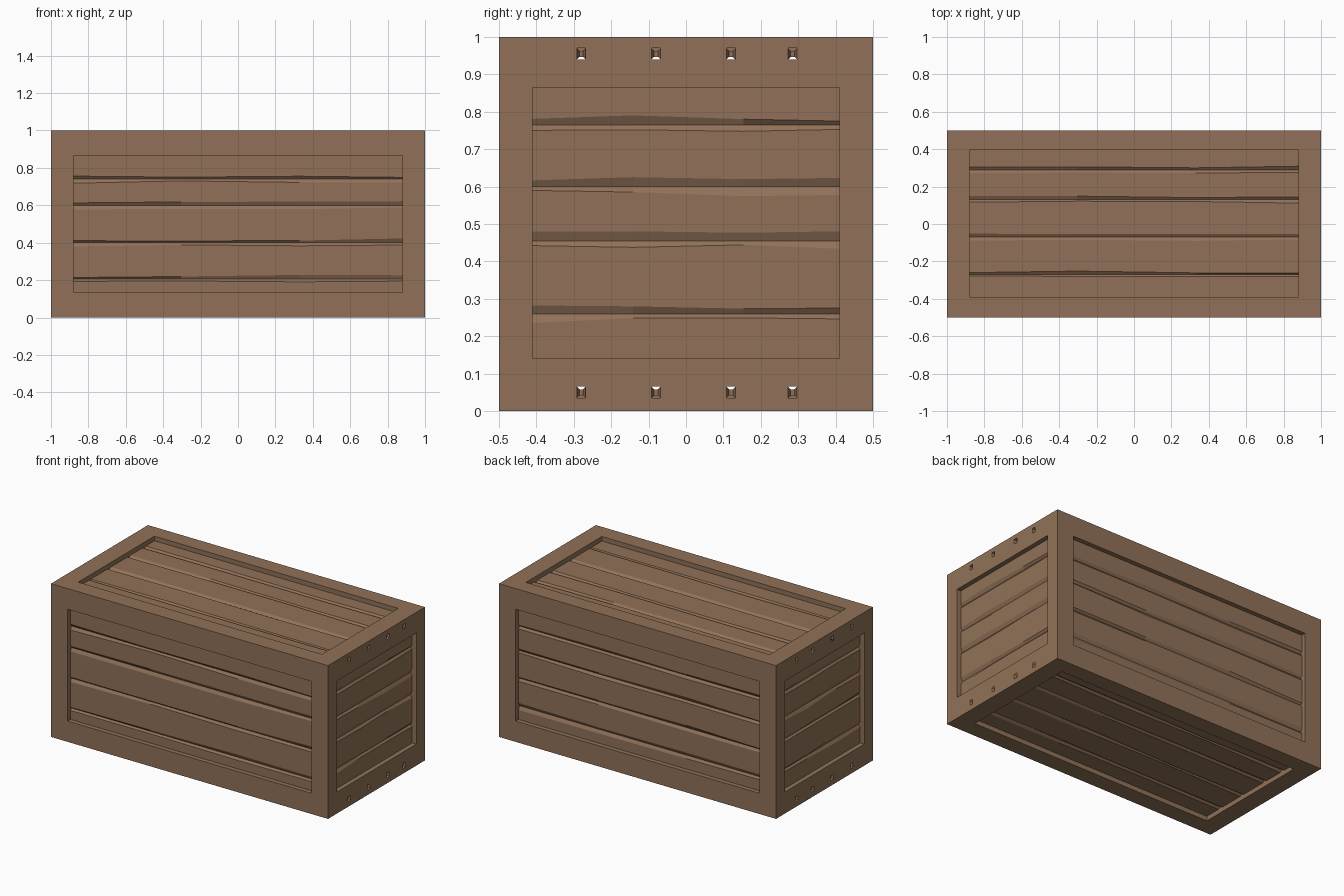
import bpy, bmesh, random
from mathutils import Vector

if "Cube" in bpy.data.objects:
    bpy.data.objects.remove(bpy.data.objects["Cube"])

random.seed(4)
wood = bpy.data.materials.new("brown wood")
wood.diffuse_color = (0.285, 0.167, 0.098, 1)
wood.use_nodes = True
wood.node_tree.nodes["Principled BSDF"].inputs["Base Color"].default_value = wood.diffuse_color
RECESS, GROOVE = 0.03, 0.011
CENTRE = Vector((0, 0, 0.5))


class Side:
    """Collects faces given as (u, v, depth) points on one side of the crate."""
    def __init__(self, name, n, u, v, dist):
        self.name, self.dist = name, dist
        self.n, self.u, self.v = Vector(n), Vector(u), Vector(v)
        self.bm = bmesh.new()

    def face(self, *pts):
        self.bm.faces.new([self.bm.verts.new(
            CENTRE + self.u * a + self.v * b + self.n * (self.dist - d)) for a, b, d in pts])

    def finish(self):
        bmesh.ops.remove_doubles(self.bm, verts=self.bm.verts, dist=1e-5)
        me = bpy.data.meshes.new(self.name)
        self.bm.to_mesh(me)
        self.bm.free()
        me.materials.append(wood)
        bpy.context.collection.objects.link(bpy.data.objects.new(self.name, me))


def frame(side, hu, hv, pu, v0, v1, holes_u, holes_v):
    """Flat border with a rectangular opening, recess walls and nail holes."""
    rx, rz = 0.012, 0.015
    us = sorted([-hu, -pu, pu, hu] + [h + s * rx for h in holes_u for s in (-1, 1)])
    vs = sorted([-hv, v0, v1, hv] + [h + s * rz for h in holes_v for s in (-1, 1)])
    for a, b in zip(us, us[1:]):
        for c, d in zip(vs, vs[1:]):
            mu, mv = (a + b) / 2, (c + d) / 2
            if abs(mu) < pu and v0 < mv < v1:
                continue
            if any(abs(mu - h) < 1e-4 for h in holes_u) and any(abs(mv - h) < 1e-4 for h in holes_v):
                # tapered nail hole, open above and below its floor
                e, f, g = 0.005, 0.008, 0.025
                side.face((a, c, 0), (mu - e, mv - f, g), (mu - e, mv + f, g), (a, d, 0))
                side.face((b, d, 0), (mu + e, mv + f, g), (mu + e, mv - f, g), (b, c, 0))
                side.face((mu - e, mv - f, g), (mu + e, mv - f, g), (mu + e, mv + f, g), (mu - e, mv + f, g))
            else:
                side.face((a, c, 0), (b, c, 0), (b, d, 0), (a, d, 0))
    # recess walls, slightly deeper than the planks so groove ends are closed
    w = RECESS + GROOVE
    ring = [(-pu, v0), (pu, v0), (pu, v1), (-pu, v1)]
    for p, q in zip(ring, ring[1:] + ring[:1]):
        side.face((*q, 0), (*p, 0), (*p, w), (*q, w))


def planks(side, pu, v0, v1, grooves, lo, hi):
    """Plank panel with worn V grooves whose width wanders along the length."""
    us = [-pu, -pu * 0.345, pu * 0.375, pu]
    rows = [[(u, v0, RECESS) for u in us]]
    for g in sorted(grooves):
        rows.append([(u, g - random.uniform(lo, hi), RECESS) for u in us])
        rows.append([(u, g, RECESS + GROOVE) for u in us])
        rows.append([(u, g + random.uniform(lo, hi), RECESS) for u in us])
    rows.append([(u, v1, RECESS) for u in us])
    for low, up in zip(rows, rows[1:]):
        for i in range(3):
            side.face(low[i], low[i + 1], up[i + 1], up[i])


X, Y, Z = Vector((1, 0, 0)), Vector((0, 1, 0)), Vector((0, 0, 1))
nails = [-0.28, -0.08, 0.12, 0.285]
nail_rows = [-0.45, 0.455]
top_g = [0.29, 0.13, -0.07, -0.27]
end_g = [0.265, 0.1, -0.045, -0.24]
# name, normal, u, v, distance, half u, half v, panel u, panel v range, grooves, widths, nails
sides = [
    ("front", -Y, X, Z, 0.5, 1, 0.5, 0.88, -0.365, 0.365, [0.24, 0.1, -0.1, -0.295], 0.008, 0.024, []),
    ("back", Y, -X, Z, 0.5, 1, 0.5, 0.88, -0.365, 0.365, [0.24, 0.08, -0.1, -0.28], 0.008, 0.024, []),
    ("right", X, Y, Z, 1, 0.5, 0.5, 0.41, -0.36, 0.365, end_g, 0.01, 0.026, nails),
    ("left", -X, -Y, Z, 1, 0.5, 0.5, 0.41, -0.36, 0.365, end_g, 0.01, 0.026, [-h for h in nails]),
    ("top", Z, X, Y, 0.5, 1, 0.5, 0.88, -0.39, 0.395, top_g, 0.007, 0.02, []),
    ("bottom", -Z, X, -Y, 0.5, 1, 0.5, 0.88, -0.395, 0.39, [-g for g in top_g], 0.007, 0.02, []),
]
for name, n, u, v, dist, hu, hv, pu, v0, v1, grooves, lo, hi, holes in sides:
    border = Side(name + "_frame", n, u, v, dist)
    frame(border, hu, hv, pu, v0, v1, holes, nail_rows if holes else [])
    border.finish()
    panel = Side(name + "_planks", n, u, v, dist)
    planks(panel, pu, v0, v1, grooves, lo, hi)
    panel.finish()
